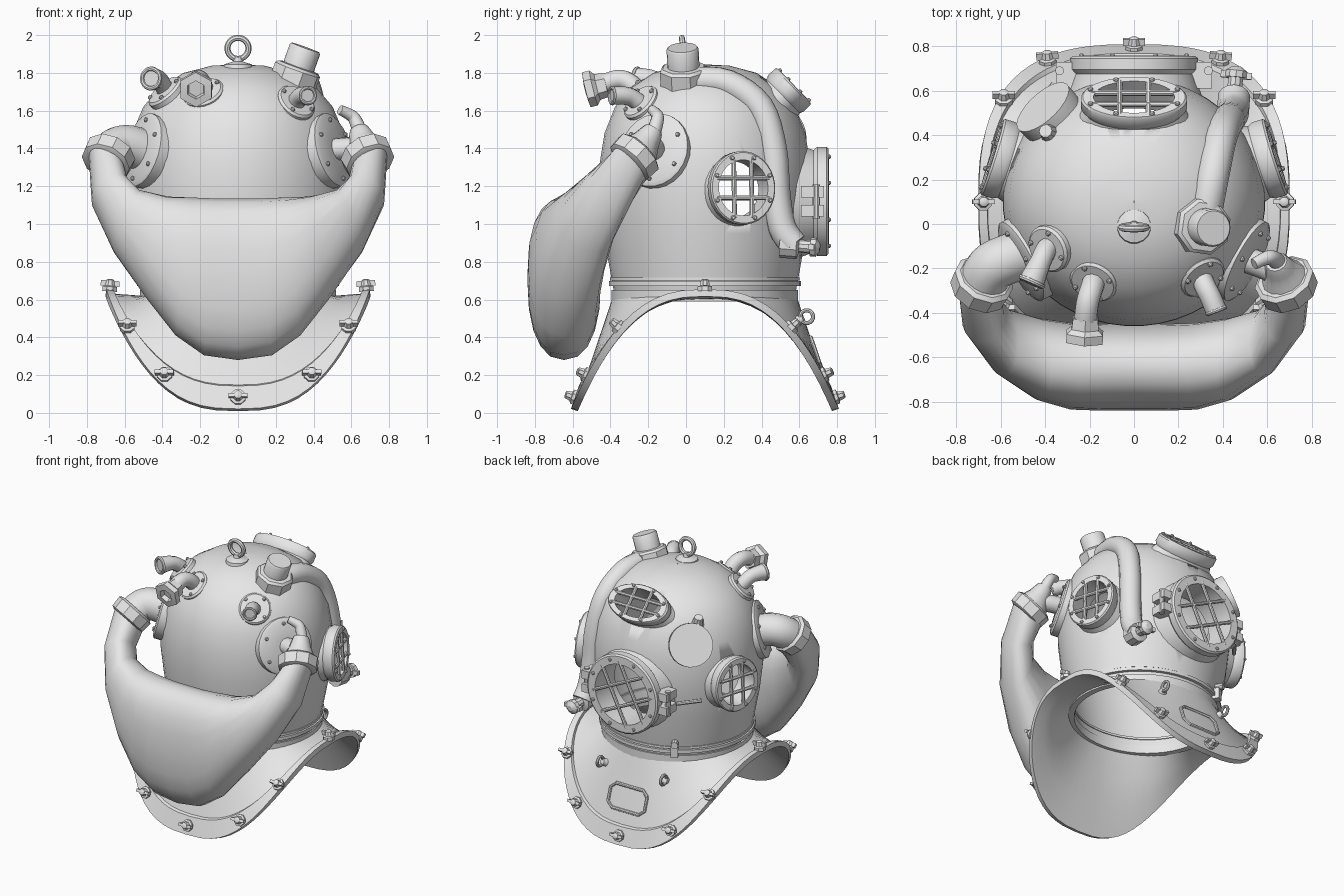
import bpy, bmesh
from math import sin, cos, pi, radians, copysign
from mathutils import Vector as V, Matrix

if "Cube" in bpy.data.objects:
    bpy.data.objects.remove(bpy.data.objects["Cube"])

metal = bpy.data.materials.new("plain_grey_metal")
metal.use_nodes = True
metal.diffuse_color = (0.8, 0.8, 0.8, 1)
metal.node_tree.nodes["Principled BSDF"].inputs["Base Color"].default_value = (0.8, 0.8, 0.8, 1)


def finish(name, bm, angle=35):
    bmesh.ops.recalc_face_normals(bm, faces=bm.faces[:])
    mesh = bpy.data.meshes.new(name)
    bm.to_mesh(mesh)
    bm.free()
    mesh.materials.append(metal)
    mesh.shade_smooth()
    mesh.set_sharp_from_angle(angle=radians(angle))
    obj = bpy.data.objects.new(name, mesh)
    bpy.context.collection.objects.link(obj)
    return obj


def loft(name, rows, cap=True, ring=False, angle=35):
    """Skin closed loops of points; ring joins the last loop to the first."""
    bm = bmesh.new()
    loops = [[bm.verts.new(p) for p in row] for row in rows]
    n = len(loops[0])
    for a, b in zip(loops, loops[1:] + (loops[:1] if ring else [])):
        for i in range(n):
            j = (i + 1) % n
            bm.faces.new((a[i], a[j], b[j], b[i]))
    if cap and not ring:
        bm.faces.new(loops[0])
        bm.faces.new(loops[-1])
    return finish(name, bm, angle)


def frame(pos, normal):
    """Local z along the normal, local x level."""
    z = V(normal).normalized()
    up = V((0, 1, 0)) if abs(z.z) > 0.95 else V((0, 0, 1))
    x = up.cross(z).normalized()
    return Matrix.Translation(V(pos)) @ Matrix((x, z.cross(x), z)).transposed().to_4x4()


def lathe(name, prof, pos, normal, n=24, sx=1, sy=1, ring=False):
    m = frame(pos, normal)
    angs = [2 * pi * (i + 0.5) / n for i in range(n)]
    return loft(name, [[m @ V((r * sx * cos(a), r * sy * sin(a), d)) for a in angs] for r, d in prof], ring=ring)


def tube(name, pts, radii, n=12, steps=4):
    """Swept round pipe through points, eased with a spline."""
    pts = [V(p) for p in pts]
    radii = radii if isinstance(radii, list) else [radii] * len(pts)
    path = []
    for i in range(len(pts) - 1):
        a, b, c, d = (pts[max(i - 1, 0)], pts[i], pts[i + 1], pts[min(i + 2, len(pts) - 1)])
        for k in range(steps):
            t = k / steps
            p = 0.5 * (2 * b + (c - a) * t + (2 * a - 5 * b + 4 * c - d) * t * t + (3 * b - a - 3 * c + d) * t ** 3)
            path.append((p, radii[i] + (radii[i + 1] - radii[i]) * t))
    path.append((pts[-1], radii[-1]))
    rows, side = [], V((0.31, 0.52, 0.8))
    for i, (p, r) in enumerate(path):
        d = (path[min(i + 1, len(path) - 1)][0] - path[max(i - 1, 0)][0]).normalized()
        side = (side - d * side.dot(d)).normalized()
        up = d.cross(side)
        rows.append([p + r * (cos(2 * pi * k / n) * side + sin(2 * pi * k / n) * up) for k in range(n)])
    return loft(name, rows)


def box(name, pos, normal, size):
    bm = bmesh.new()
    bmesh.ops.create_cube(bm, size=1, matrix=frame(pos, normal) @ Matrix.Diagonal((*size, 1)))
    return finish(name, bm)


def hoop(name, pos, normal, big, small, n=24):
    prof = [(big + small * cos(2 * pi * k / 8), small * sin(2 * pi * k / 8)) for k in range(8)]
    return lathe(name, prof, pos, normal, n, ring=True)


def studs(name, pos, normal, rx, ry, n, size=0.012):
    m = frame(pos, normal)
    for i in range(n):
        a = 2 * pi * (i + 0.5) / n
        lathe(f"{name}_stud_{i}", [(size, -0.02), (size, 0.006), (size * 0.6, 0.012)],
              m @ V((rx * cos(a), ry * sin(a), 0)), normal, 8)


def flange(name, pos, normal, r, n=4):
    lathe(name, [(r, -0.06), (r, 0.01), (r * 0.9, 0.022), (r * 0.3, 0.026)], pos, normal)
    studs(name, V(pos) + 0.024 * V(normal).normalized(), normal, r * 0.8, r * 0.8, n)


# Hollow dome
outer = [(0.475, 0.64), (0.495, 0.75), (0.53, 0.95), (0.552, 1.15), (0.55, 1.32), (0.525, 1.48),
         (0.47, 1.62), (0.39, 1.72), (0.27, 1.8), (0.13, 1.838), (0.003, 1.845)]
inner = [(max(r - 0.025, 0.003), z - 0.025 * (z > 1.3)) for r, z in reversed(outer)]
dome = lathe("dome", outer + inner, (0, 0.1, 0), (0, 0, 1), 48, 1.07, 1.015, ring=True)

# Barred windows: cut the dome, then add mount, bars and studs
windows = [("front_window", (0, 0.725, 1.12), (0, 1, 0), 0.29, 0.29, 0.2, 0.45),
           ("top_window", (0, 0.55, 1.712), (0, 0.72, 0.7), 0.24, 0.135, 0.14, 0),
           ("left_window", (0.612, 0.295, 1.19), (0.95, 0.3, 0.05), 0.18, 0.195, 0.14, 0),
           ("right_window", (-0.612, 0.295, 1.19), (-0.95, 0.3, 0.05), 0.18, 0.195, 0.14, 0)]
for name, pos, nrm, rx, ry, deep, tilt in windows:
    cutter = lathe("cutter", [(0.78, -0.35), (0.78, 0.1)], pos, nrm, 24, rx, ry)
    cutter.hide_render = True
    bpy.context.view_layer.objects.active = dome
    cut = dome.modifiers.new("cut", "BOOLEAN")
    cut.object, cut.solver = cutter, "EXACT"
    bpy.ops.object.modifier_apply(modifier="cut")
    bpy.data.objects.remove(cutter)
    lathe(name + "_mount", [(0.76, -deep), (1.12, -deep), (0.94, -0.05), (1, -0.03), (1, 0.02), (0.96, 0.03), (0.76, 0.03)],
          pos, nrm, 32, rx, ry, ring=True)
    m = frame(pos, nrm)
    turn = Matrix.Rotation(tilt, 4, "Z")
    for o in (-0.27, 0.27):
        for flip in (0, 1):
            ends = [turn @ V((o, u, 0) if flip else (u, o, 0)) for u in (-0.8, 0.8)]
            tube(f"{name}_bar", [m @ V((e.x * rx, e.y * ry, 0.02)) for e in ends], 0.013, 8, 1)
    studs(name, m @ V((0, 0, 0.03)), nrm, rx * 0.88, ry * 0.88, 8)

# Front window hinge and clasp
for s in (-1, 1):
    for dz in (-0.05, 0.05):
        box("window_hinge", (s * 0.3, 0.67, 1.12 + dz), (0, 1, 0), (0.1, 0.06, 0.12))
    lathe("hinge_pin", [(0.02, -0.09), (0.02, 0.09)], (s * 0.335, 0.69, 1.12), (0, 0, 1), 10)
tube("window_stay", [(-0.36, 0.63, 1.1), (-0.47, 0.49, 1.1)], 0.014, 8)

# Collar bands and latch
for z, r, h in ((0.62, 0.487, 0.03), (0.685, 0.502, 0.012), (0.71, 0.495, 0.008)):
    lathe("collar_band", [(r - 0.04, -h), (r, -h), (r, h), (r - 0.04, h)], (0, 0.1, z), (0, 0, 1),
          48, 1.07, 1.015, ring=True)
latch_way = (-0.5, 0.85, 0)
box("collar_latch", (-0.28, 0.535, 0.69), latch_way, (0.05, 0.08, 0.05))
lathe("latch_knob", [(0.025, 0), (0.025, 0.05)], (-0.28, 0.53, 0.75), latch_way, 10)


# Saddle-shaped breastplate
def plate(a, t, off=0.0):
    def at(a, t):
        c, s = cos(a), sin(a)
        sx, sy = copysign(abs(c) ** 0.73, c), copysign(abs(s) ** 0.73, s)
        rim = V((0.7 * sx, 0.1 + 0.69 * sy, 0.635 - 0.62 * abs(sy) ** 2.6))
        return V((0.51 * c, 0.1 + 0.485 * s, 0.62)).lerp(rim, t)
    across = at(a, 1) - at(a, 0)
    along = at(a + 0.02, t) - at(a - 0.02, t)
    return at(a, t) + off * across.cross(along).normalized()


angles = [2 * pi * i / 72 for i in range(72)]
section = [(0, 0), (0.4, 0), (0.78, 0), (0.8, 0.02), (1, 0.02), (1, -0.018), (0.7, -0.018), (0.35, -0.018), (0, -0.018)]
loft("breastplate", [[plate(a, t, o) for a in angles] for t, o in section], ring=True)

# Wing nuts round the rim
for base in (0, 35, 62, 90, 118, 145, 180, 215, 242, 270, 298, 325):
    a = radians(base)
    p, n = plate(a, 0.9, 0.02), plate(a, 0.9, 1) - plate(a, 0.9)
    lathe("rim_nut", [(0.042, -0.01), (0.042, 0.015), (0.028, 0.02), (0.022, 0.05), (0.014, 0.055)], p, n, 8)
    m = frame(p, n)
    for s in (-1, 1):
        box("nut_wing", m @ V((s * 0.035, 0, 0.032)), n, (0.03, 0.02, 0.03))

# Rear plate frame and lashing rings
m = frame(plate(pi / 2, 0.5), plate(pi / 2, 0.5, 1) - plate(pi / 2, 0.5))
corners = [(0.15, 0.05), (0.11, 0.085), (-0.11, 0.085), (-0.15, 0.05)]
corners += [(-x, -y) for x, y in corners]
tube("name_plate_frame", [m @ V((x, y, 0)) for x, y in corners + corners[:1]], 0.012, 8, 1)
for a in (pi / 2 - 0.42, pi / 2 + 0.42):
    p, n = plate(a, 0.26), plate(a, 0.26, 1) - plate(a, 0.26)
    lathe("lashing_post", [(0.03, -0.01), (0.02, 0.03)], p, n, 10)
    hoop("lashing_ring", p + n * 0.05, (1, 0, 0), 0.034, 0.011, 16)

# Lifting eye
lathe("eye_base", [(0.08, -0.02), (0.075, 0.01), (0.025, 0.025), (0.02, 0.05)], (0, -0.01, 1.835), (0, 0, 1), 16)
hoop("lifting_eye", (0, -0.015, 1.93), (0, 1, 0.12), 0.056, 0.016)

# Top valve and its air pipe
valve, axis = (0.295, -0.01, 1.76), (0.36, -0.05, 1)
lathe("valve_base", [(0.13, -0.06), (0.13, 0.06), (0.115, 0.075), (0.08, 0.08)], valve, axis, 8)
lathe("valve_cap", [(0.085, 0.06), (0.085, 0.175), (0.078, 0.185)], valve, axis, 20)
tube("air_pipe", [(0.32, 0.04, 1.76), (0.355, 0.22, 1.745), (0.39, 0.39, 1.62), (0.42, 0.46, 1.4),
                  (0.435, 0.48, 1.15), (0.445, 0.51, 0.98), (0.45, 0.57, 0.89)], 0.074, 14)
tap, out = (0.45, 0.58, 0.885), (0.1, 1, -0.08)
lathe("tap_body", [(0.07, -0.08), (0.07, 0.01), (0.035, 0.02), (0.035, 0.08), (0.05, 0.08), (0.05, 0.11), (0.02, 0.13)],
      tap, out, 10)
box("tap_handle", (0.46, 0.67, 0.878), out, (0.14, 0.03, 0.03))

# Exhaust drum at the rear right
lathe("exhaust_drum", [(0.13, -0.16), (0.15, -0.02), (0.15, 0.025)], (-0.395, 0.51, 1.5), (-0.6, 0.65, 0.4), 24)
lathe("exhaust_stub", [(0.05, 0), (0.03, 0.1)], (-0.37, 0.4, 1.58), (-0.3, 0.2, 1), 10)

# Three small bent pipes with flanges
flange("outer_pipe_flange", (-0.38, -0.11, 1.695), (-0.62, -0.33, 0.72), 0.11)
tube("outer_pipe", [(-0.34, -0.07, 1.64), (-0.39, -0.11, 1.72), (-0.42, -0.17, 1.765), (-0.46, -0.26, 1.77)],
     [0.048, 0.048, 0.048, 0.06])
hoop("outer_pipe_lip", (-0.46, -0.26, 1.77), (-0.4, -0.9, 0.05), 0.052, 0.012)
flange("middle_pipe_flange", (-0.18, -0.255, 1.69), (-0.3, -0.6, 0.75), 0.11)
tube("middle_pipe", [(-0.17, -0.23, 1.66), (-0.19, -0.29, 1.74), (-0.21, -0.36, 1.765), (-0.22, -0.46, 1.73)], 0.052)
lathe("middle_pipe_nut", [(0.065, -0.05), (0.07, 0.0), (0.095, 0.02), (0.095, 0.06), (0.05, 0.065), (0.045, 0.03)],
      (-0.22, -0.47, 1.725), (-0.05, -1, -0.25), 6)
flange("short_pipe_flange", (0.305, -0.235, 1.64), (0.45, -0.6, 0.6), 0.11)
tube("short_pipe", [(0.29, -0.21, 1.61), (0.32, -0.28, 1.665), (0.345, -0.33, 1.68), (0.37, -0.39, 1.68)], 0.048)
hoop("short_pipe_lip", (0.37, -0.39, 1.68), (0.35, -0.9, 0), 0.042, 0.01)

# Large side flanges and hose fittings
for s, side in ((1, "left"), (-1, "right")):
    flange(side + "_hose_flange", (s * 0.5, -0.165, 1.39), (s * 0.86, -0.45, 0.25), 0.2, 6)
    lathe(side + "_hose_collar", [(0.115, -0.055), (0.135, -0.045), (0.14, 0.03), (0.12, 0.045)],
          (s * 0.685, -0.27, 1.355), (s * -0.35, 0.65, 0.67), 10)
tube("right_elbow", [(-0.69, -0.28, 1.34), (-0.645, -0.2, 1.4), (-0.57, -0.16, 1.41), (-0.45, -0.12, 1.37)], 0.112, 16)
tube("left_connector", [(0.68, -0.25, 1.37), (0.61, -0.2, 1.4), (0.48, -0.15, 1.39)], 0.06)
tube("left_cone", [(0.685, -0.26, 1.37), (0.66, -0.21, 1.44), (0.64, -0.17, 1.5)], [0.12, 0.075, 0.05])
tube("left_nozzle", [(0.645, -0.17, 1.49), (0.615, -0.15, 1.56), (0.58, -0.16, 1.585), (0.54, -0.18, 1.605)],
     [0.04, 0.034, 0.03, 0.026])

# Breathing bag: stations of outer xz, inner xz, centre y, thickness vector yz
half = [(-0.79, 1.355, -0.6, 1.285, -0.29, -0.08, 0.08), (-0.775, 1.12, -0.585, 1.22, -0.415, -0.115, 0.075),
        (-0.66, 0.86, -0.52, 1.17, -0.53, -0.15, 0.045), (-0.48, 0.60, -0.37, 1.145, -0.61, -0.185, 0.02),
        (-0.33, 0.41, -0.24, 1.14, -0.64, -0.195, 0), (-0.18, 0.305, -0.12, 1.135, -0.645, -0.195, 0)]
stations = half + [(0, 0.28, 0, 1.135, -0.645, -0.195, 0)]
stations += [(-a, b, -c, d, e, f, g) for a, b, c, d, e, f, g in reversed(half)]
rows = []
for ox, oz, ix, iz, y, wy, wz in stations:
    mid, u, w = V(((ox + ix) / 2, y, (oz + iz) / 2)), V((ox - ix, 0, oz - iz)) / 2, V((0, wy, wz))
    rows.append([mid + u * copysign(abs(cos(a)) ** 0.85, cos(a)) + w * copysign(abs(sin(a)) ** 0.85, sin(a))
                 for a in [2 * pi * k / 20 for k in range(20)]])
loft("breathing_bag", rows, angle=60)
